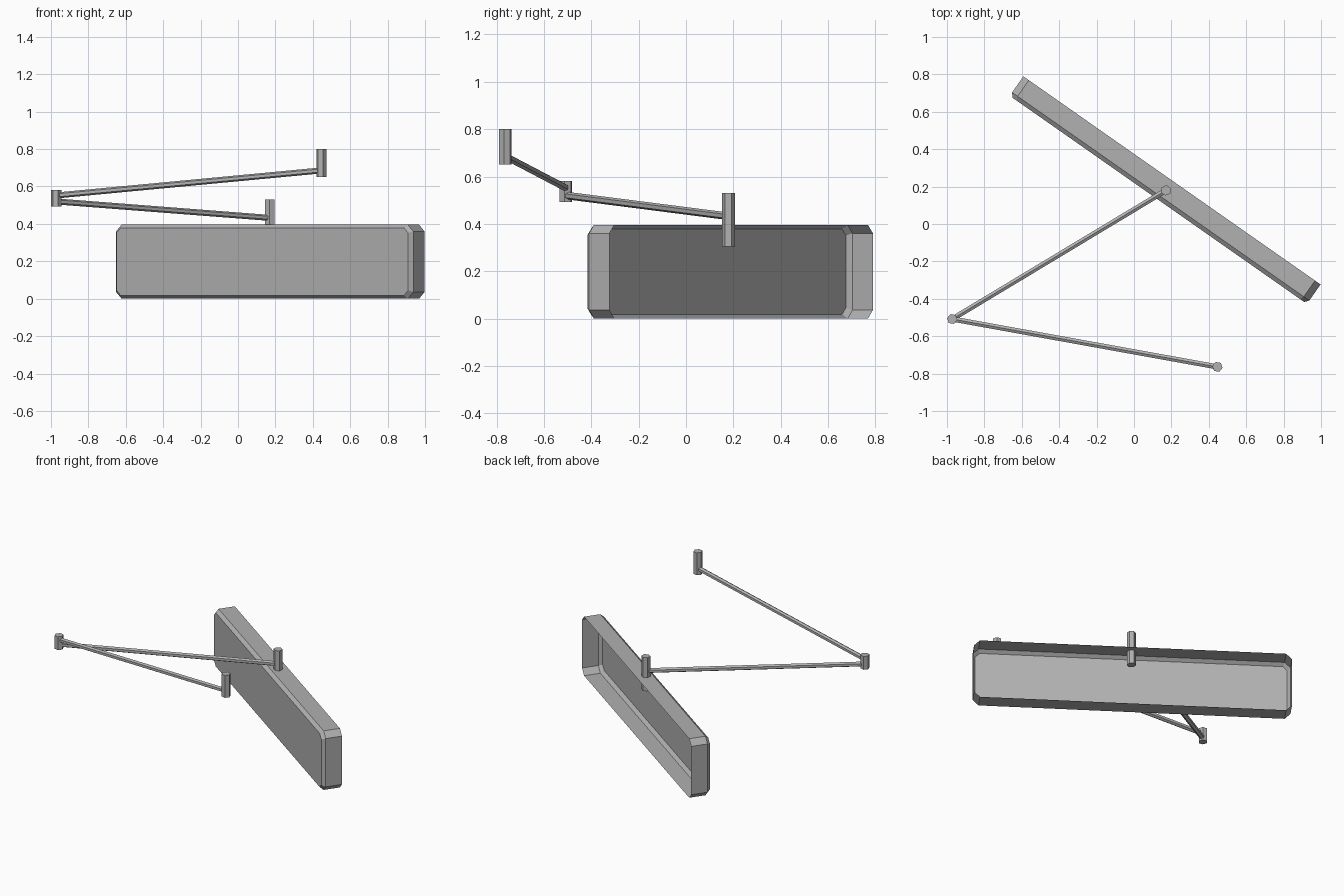
import bpy, bmesh, math
from mathutils import Vector, Matrix

if "Cube" in bpy.data.objects:
    bpy.data.objects.remove(bpy.data.objects["Cube"])

# One dark grey for every part
grey = bpy.data.materials.new("dark_grey")
grey.diffuse_color = (0.44, 0.44, 0.44, 1)
grey.use_nodes = True
grey.node_tree.nodes["Principled BSDF"].inputs["Base Color"].default_value = grey.diffuse_color


def finish(bm, name):
    mesh = bpy.data.meshes.new(name)
    bm.to_mesh(mesh)
    bm.free()
    mesh.materials.append(grey)
    obj = bpy.data.objects.new(name, mesh)
    bpy.context.collection.objects.link(obj)
    return obj


def hex_bar(name, a, b, radius, turn=0):
    """Six-sided bar from a to b; turn is the angle of one corner."""
    a, b = Vector(a), Vector(b)
    d = b - a
    bm = bmesh.new()
    bmesh.ops.create_cone(bm, cap_ends=True, segments=6, radius1=radius,
                          radius2=radius, depth=d.length)
    corner = max(bm.verts, key=lambda v: v.co.x).co
    bm.transform(Matrix.Rotation(math.radians(turn)
                                 - math.atan2(corner.y, corner.x), 4, 'Z'))
    bm.transform(Matrix.Translation((a + b) / 2)
                 @ d.to_track_quat('Z', 'Y').to_matrix().to_4x4())
    return finish(bm, name)


def octagon(w, h, c):
    """Rectangle with cut corners, in the local xz plane."""
    return [(-w + c, -h), (w - c, -h), (w, -h + c), (w, h - c),
            (w - c, h), (-w + c, h), (-w, h - c), (-w, -h + c)]


# Shallow shell: closed bevelled front, open back
half_len, half_h, cut = 0.97, 0.198, 0.036
depth, bevel, inset = 0.105, 0.022, 0.018
bm = bmesh.new()
rings = []
for y, i in ((0, 0), (-depth, 0), (-depth - bevel, inset)):
    rings.append([bm.verts.new((x, y, z)) for x, z in
                  octagon(half_len - i, half_h - i, cut - i * 0.5)])
for r0, r1 in zip(rings, rings[1:]):
    for k in range(8):
        n = (k + 1) % 8
        bm.faces.new((r0[k], r1[k], r1[n], r0[n]))
bm.faces.new(rings[-1])
bmesh.ops.recalc_face_normals(bm, faces=bm.faces)
front = min(bm.faces, key=lambda f: f.calc_center_median().y)
front.normal_update()
if front.normal.y > 0:
    bmesh.ops.reverse_faces(bm, faces=bm.faces)
shell = finish(bm, "mirror_shell")
shell.location = (0.203, 0.233, half_h)
shell.rotation_euler.z = math.radians(-35)

# Upright pivots
hex_bar("shell_pivot", (0.171, 0.180, 0.305), (0.171, 0.180, 0.53), 0.028, 25)
hex_bar("elbow_pivot", (-0.972, -0.508, 0.493), (-0.972, -0.508, 0.582), 0.028, -10)
hex_bar("mount_pivot", (0.446, -0.764, 0.65), (0.446, -0.764, 0.80), 0.028, -10)

# Two arms joined at the elbow
hex_bar("lower_arm", (-0.972, -0.508, 0.520), (0.171, 0.180, 0.432), 0.016, 30)
hex_bar("upper_arm", (-0.972, -0.508, 0.552), (0.446, -0.764, 0.686), 0.016, 30)
